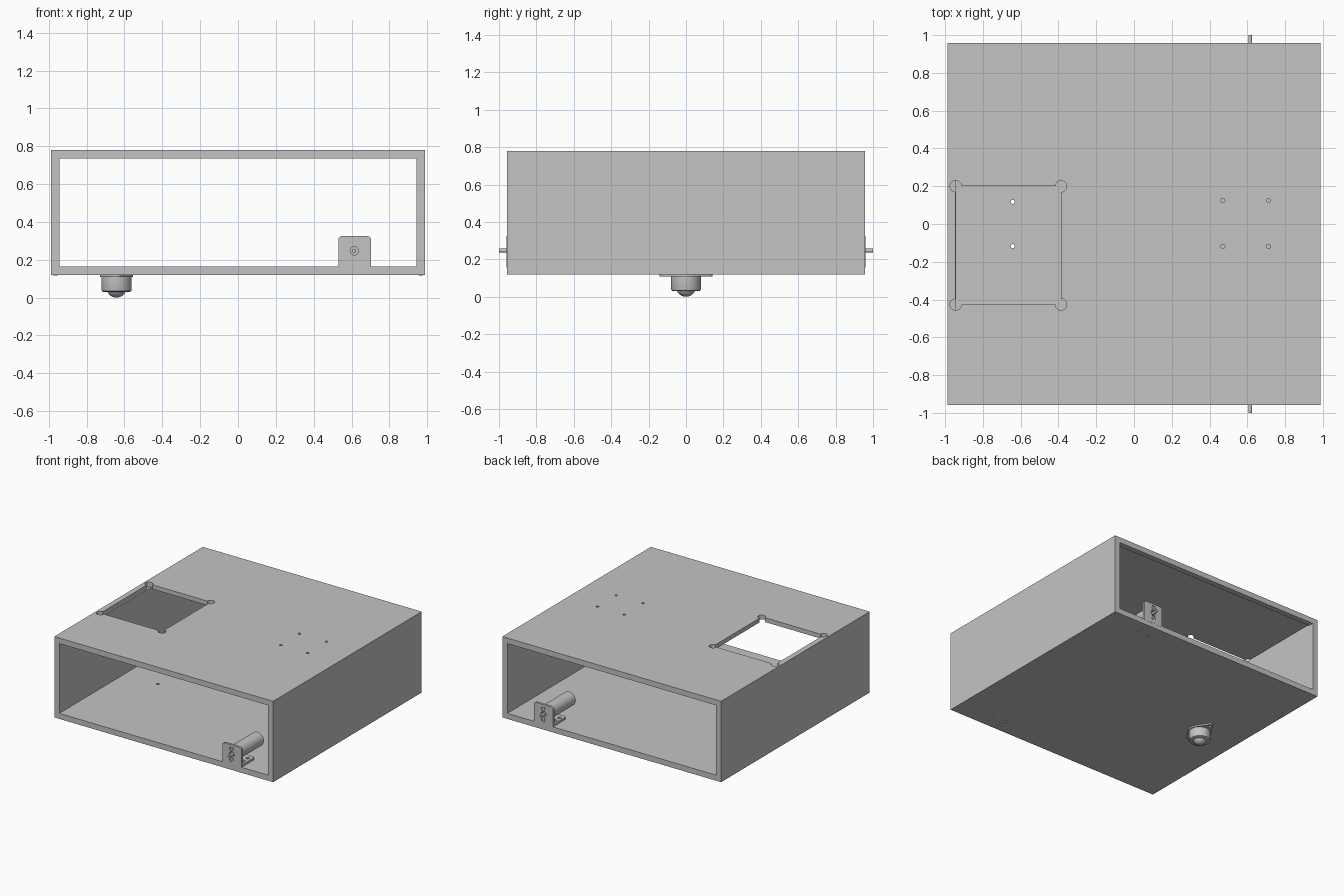
import bpy, bmesh, math
from mathutils import Vector, Matrix

old = bpy.data.objects.get("Cube")
if old:
    bpy.data.objects.remove(old, do_unlink=True)


def material(name, value):
    m = bpy.data.materials.new(name)
    m.use_nodes = True
    col = (value, value, value, 1)
    m.diffuse_color = col
    m.node_tree.nodes["Principled BSDF"].inputs["Base Color"].default_value = col
    return m


GREY = material("panel grey", 0.55)
PALE = material("pale fastener", 0.95)


def finish(name, bm, mat=GREY):
    bmesh.ops.recalc_face_normals(bm, faces=bm.faces)
    me = bpy.data.meshes.new(name)
    bm.to_mesh(me)
    bm.free()
    me.materials.append(mat)
    ob = bpy.data.objects.new(name, me)
    bpy.context.scene.collection.objects.link(ob)
    return ob


def box(name, lo, hi, bevel_axis=None, bevel=0.02):
    """Box between two corners, optionally rounding the top edges along one axis."""
    lo, hi = Vector(lo), Vector(hi)
    bm = bmesh.new()
    bmesh.ops.create_cube(bm, size=1)
    size = hi - lo
    for v in bm.verts:
        v.co = (lo + hi) / 2 + Vector(v.co[i] * size[i] for i in range(3))
    if bevel_axis:
        axis, keep = bevel_axis
        edges = [e for e in bm.edges
                 if abs(e.verts[0].co[axis] - e.verts[1].co[axis]) > 1e-5 and keep(e.verts[0].co)]
        bmesh.ops.bevel(bm, geom=edges, offset=bevel, segments=5, profile=0.5, affect='EDGES')
    return finish(name, bm)


def cylinder(name, center, r, depth, axis="z", sides=32, mat=GREY):
    bm = bmesh.new()
    bmesh.ops.create_cone(bm, cap_ends=True, segments=sides, radius1=r, radius2=r, depth=depth)
    if axis == "y":
        bmesh.ops.rotate(bm, verts=bm.verts, matrix=Matrix.Rotation(math.pi / 2, 3, 'X'))
    bmesh.ops.translate(bm, verts=bm.verts, vec=center)
    return finish(name, bm, mat)


def cut(ob, *cutters):
    """Subtract each cutter and throw it away."""
    for c in cutters:
        mod = ob.modifiers.new("cut", 'BOOLEAN')
        mod.operation, mod.solver, mod.object = 'DIFFERENCE', 'EXACT', c
        dg = bpy.context.evaluated_depsgraph_get()
        me = bpy.data.meshes.new_from_object(ob.evaluated_get(dg))
        ob.modifiers.clear()
        ob.data = me
        bpy.data.objects.remove(c, do_unlink=True)


def smooth(*obs):
    bpy.ops.object.select_all(action='DESELECT')
    for ob in obs:
        ob.select_set(True)
    bpy.context.view_layer.objects.active = obs[0]
    bpy.ops.object.shade_smooth_by_angle(angle=math.radians(35))


# Main dimensions
X, Y, BOTTOM, TOP = 0.988, 0.958, 0.12, 0.78
WALL, FLOOR, CEILING = 0.045, 0.165, 0.745
MX, MZ = 0.615, 0.247          # motor axis
CX = -0.642                    # caster centre

# Housing: a tube open at front and back
housing = box("housing", (-X, -Y, BOTTOM), (X, Y, TOP))
cut(housing, box("inner", (WALL - X, -2, FLOOR), (X - WALL, 2, CEILING)))

# Access window with relieved corners
wx, wy = (-0.944, -0.386), (-0.426, 0.2)
cut(housing, box("window", (wx[0], wy[0], 0.74), (wx[1], wy[1], 0.85)))
for x in wx:
    for y in wy:
        cut(housing, cylinder("relief", (x, y, 0.795), 0.03, 0.11))

# Lid mounting holes
for x in (0.47, 0.712):
    for y in (-0.118, 0.124):
        cut(housing, cylinder("hole", (x, y, TOP), 0.011, 0.2, sides=16))

# Floor holes for the caster and the motor brackets
caster_holes = [(CX, s * 0.117) for s in (-1, 1)]
bracket_holes = [(MX + a * 0.055, s * y) for s in (-1, 1) for a in (-1, 1) for y in (0.83, 0.885)]
for x, y in caster_holes:
    cut(housing, cylinder("hole", (x, y, 0.14), 0.011, 0.2, sides=16))
for x, y in bracket_holes:
    cut(housing, cylinder("hole", (x, y, 0.14), 0.008, 0.2, sides=12))

# Lips under the ceiling at both openings
for side, s in (("front", -1), ("back", 1)):
    ys = sorted((s * Y, s * (Y - 0.045)))
    box(side + "_ceiling_lip", (WALL - X, ys[0], 0.735), (X - WALL, ys[1], CEILING))

# Fasteners along the bottom edges of the side walls
for s in (-1, 1):
    for i in range(7):
        cylinder("floor_fastener", (s * (X - 0.022), (i - 3) * 0.303, BOTTOM), 0.011, 0.004,
                 sides=16, mat=PALE)

# Motor assemblies at front and back
for side, s in (("front", -1), ("back", 1)):
    def span(a, b):
        return sorted((s * a, s * b))
    x0, x1 = MX - 0.085, MX + 0.088
    ya, yb = span(Y + 0.001, Y - 0.018)
    plate = box(side + "_bracket_plate", (x0, ya, FLOOR - 0.008), (x1, yb, 0.325),
                (1, lambda co: co.z > 0.3))
    for dz in (-0.043, 0.043):
        cut(plate, cylinder("hole", (MX, s * Y, MZ + dz), 0.02, 0.012, "y", 20))
        cylinder(side + "_bracket_screw", (MX, s * (Y - 0.006), MZ + dz), 0.011, 0.012, "y", 16)
    cut(plate, cylinder("hole", (MX, s * Y, MZ), 0.022, 0.1, "y", 24))
    # Foot of the bracket, rounded at its inner corners
    ya, yb = span(Y - 0.01, Y - 0.175)
    foot = box(side + "_bracket_foot", (x0, ya, FLOOR), (x1, yb, FLOOR + 0.018),
               (2, lambda co: abs(co.y) < 0.85))
    for x, y in bracket_holes:
        if y * s > 0:
            cut(foot, cylinder("hole", (x, y, FLOOR), 0.014, 0.1, sides=16))
    # Motor body, end cap and shaft
    body = cylinder(side + "_motor", (MX, s * (Y - 0.175), MZ), 0.057, 0.314, "y", 40)
    cap = cylinder(side + "_motor_cap", (MX, s * (Y - 0.337), MZ), 0.03, 0.012, "y", 32)
    shaft = cylinder(side + "_shaft", (MX, s * (Y - 0.029), MZ), 0.01, 0.142, "y", 20)
    smooth(plate, foot, body, cap, shaft)

# Caster mounting flange: a lozenge tapering to rounded ears
bm = bmesh.new()
ring = []
for cy, r, start in ((0, 0.088, -30), (0.117, 0.024, 30), (0, 0.088, 150), (-0.117, 0.024, 210)):
    sweep = 60 if cy == 0 else 120
    for i in range(9):
        a = math.radians(start + sweep * i / 8)
        ring.append(bm.verts.new((CX + r * math.cos(a), cy + r * math.sin(a), 0.108)))
face = bm.faces.new(ring)
top = bmesh.ops.extrude_face_region(bm, geom=[face])["geom"]
bmesh.ops.translate(bm, verts=[v for v in top if isinstance(v, bmesh.types.BMVert)],
                    vec=(0, 0, BOTTOM - 0.108))
flange = finish("caster_flange", bm)
for x, y in caster_holes:
    cut(flange, cylinder("hole", (x, y, 0.11), 0.011, 0.1, sides=16))

# Caster cup turned from a profile
profile = [(0, 0.112), (0.08, 0.112), (0.08, 0.042), (0.077, 0.034), (0.07, 0.03), (0.05, 0.03),
           (0.05, 0.05), (0, 0.05)]
bm = bmesh.new()
vs = [bm.verts.new((CX + r, 0, z)) for r, z in profile]
edges = [bm.edges.new(p) for p in zip(vs, vs[1:])]
bmesh.ops.spin(bm, geom=vs + edges, cent=(CX, 0, 0), axis=(0, 0, 1), angle=math.tau, steps=40)
bmesh.ops.remove_doubles(bm, verts=bm.verts, dist=1e-5)
cup = finish("caster_cup", bm)

# Caster ball
bm = bmesh.new()
bmesh.ops.create_uvsphere(bm, u_segments=32, v_segments=20, radius=0.053)
bmesh.ops.translate(bm, verts=bm.verts, vec=(CX, 0, 0.053))
ball = finish("caster_ball", bm)
smooth(flange, cup, ball)
